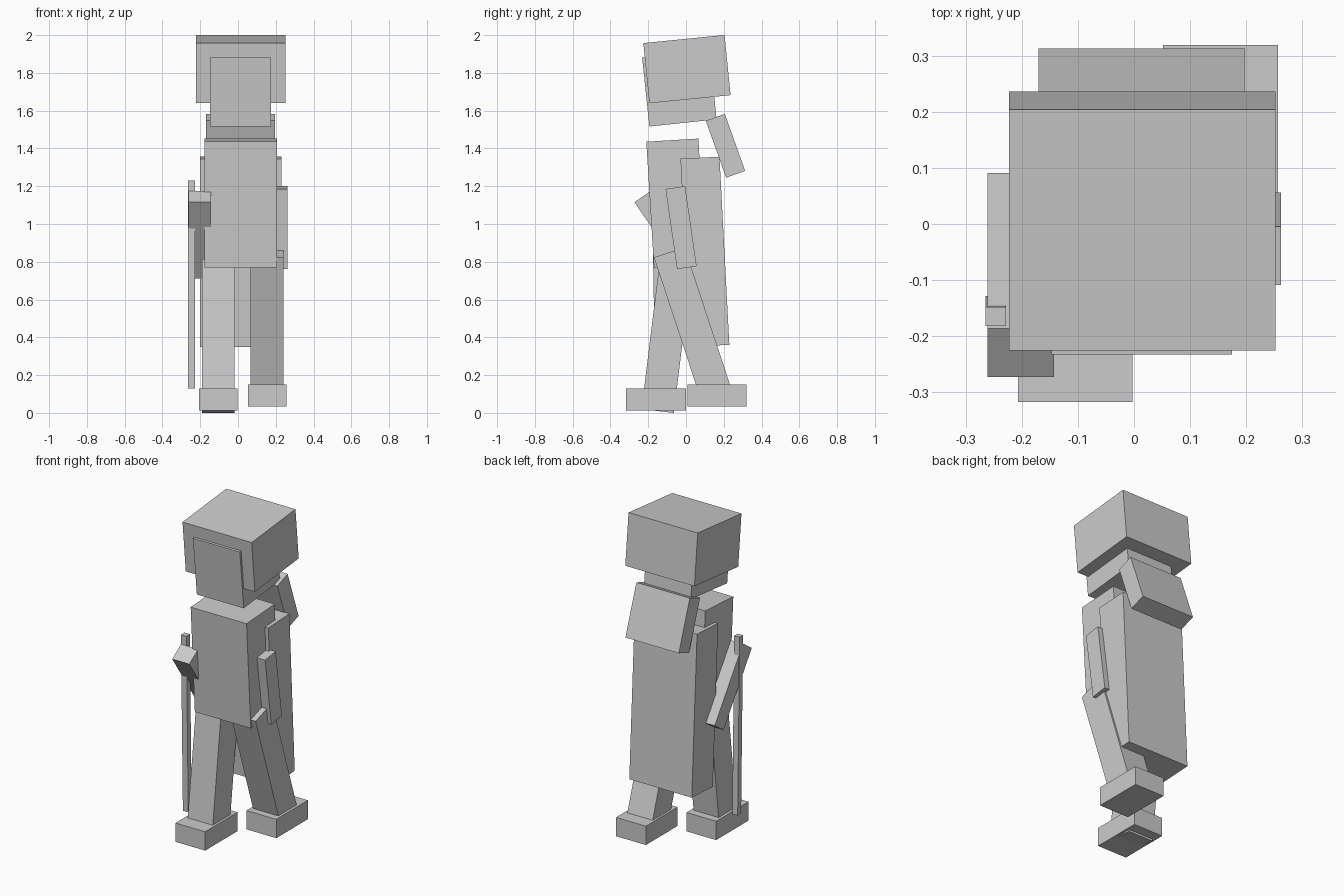
import bpy
import math


def block(name, x, centre, depth, height, tilt=0.0):
    """Box spanning x=(min,max), centred at (y,z), tilted about the x axis in degrees."""
    bpy.ops.mesh.primitive_cube_add(
        size=1,
        location=((x[0] + x[1]) / 2, centre[0], centre[1]),
        rotation=(math.radians(tilt), 0, 0))
    obj = bpy.context.object
    obj.name = name
    obj.scale = (x[1] - x[0], depth, height)
    bpy.ops.object.transform_apply(location=False, rotation=False, scale=True)
    return obj


# Head with its large hat/hair block
block("hair", (-0.223, 0.252), (0.005, 1.82), 0.432, 0.32, 5.7)
block("head", (-0.147, 0.175), (-0.035, 1.717), 0.358, 0.366, 6)

# Body, long cloak and hanging hood
block("torso", (-0.178, 0.206), (-0.052, 1.111), 0.276, 0.667, 3.5)
block("cloak", (-0.20, 0.229), (0.10, 0.853), 0.207, 0.997, 3)
block("hood", (-0.17, 0.197), (0.209, 1.414), 0.107, 0.32, 19.6)

# Arms: one hanging, one reaching forward to the staff
block("hanging_arm", (0.145, 0.262), (-0.026, 0.981), 0.105, 0.428, 8.2)
block("raised_arm", (-0.261, -0.143), (-0.091, 0.943), 0.105, 0.49, 34.5)

# Walking staff
block("staff", (-0.265, -0.228), (-0.155, 0.68), 0.034, 1.10, 1)

# Striding legs and feet
block("rear_leg", (0.066, 0.24), (0.037, 0.47), 0.171, 0.80, 18.3)
block("rear_foot", (0.052, 0.257), (0.164, 0.092), 0.31, 0.117)
block("front_leg", (-0.19, -0.018), (-0.101, 0.407), 0.172, 0.80, -7)
block("front_foot", (-0.207, -0.003), (-0.159, 0.07), 0.317, 0.117)
